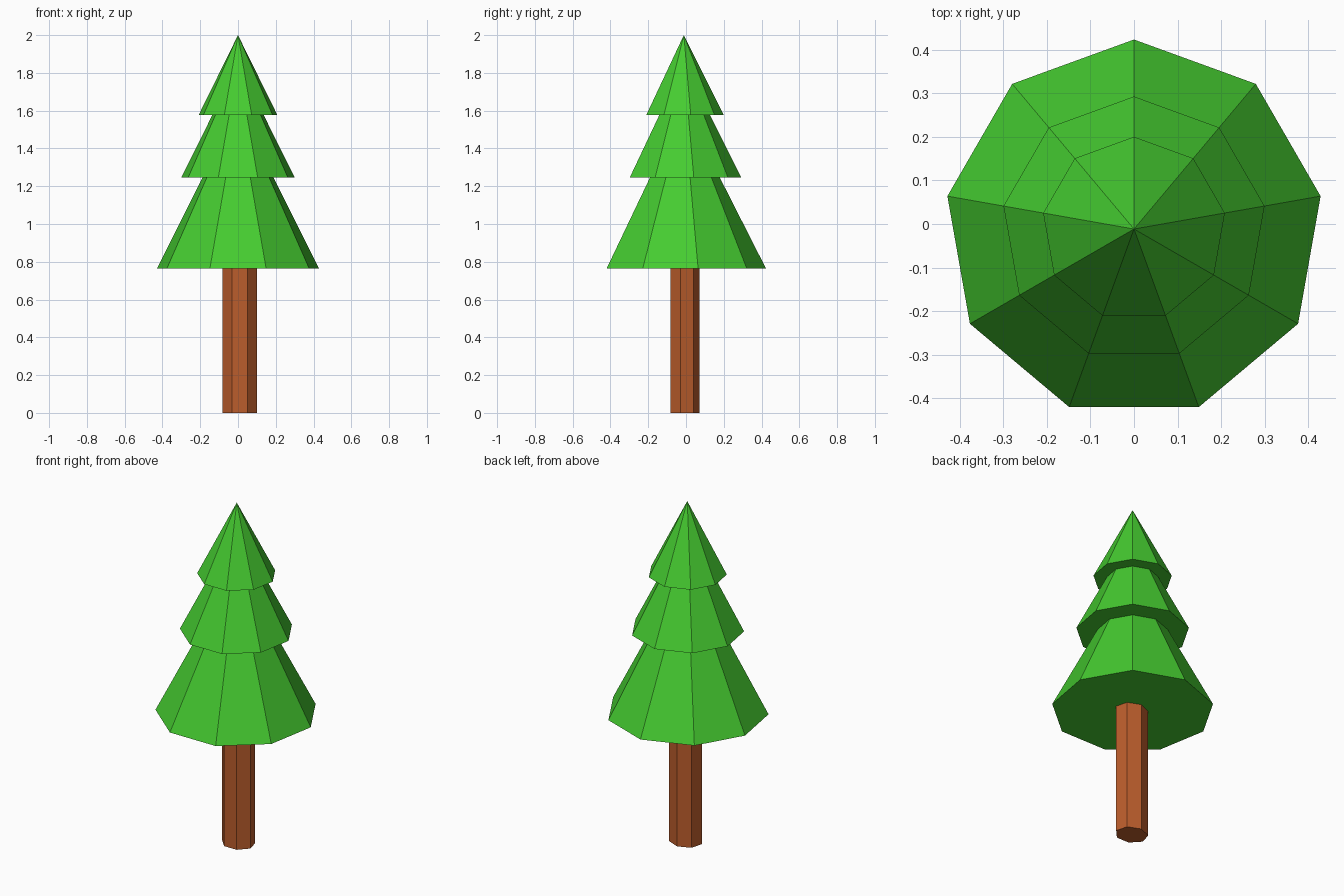
import bpy, bmesh
from math import pi, sin, cos

if "Cube" in bpy.data.objects:
    bpy.data.objects.remove(bpy.data.objects["Cube"])


def ring(bm, n, rx, ry, cx, cy, z):
    """Horizontal n-gon of vertices with one corner pointing to +y."""
    return [bm.verts.new((cx + rx * cos(pi / 2 + 2 * pi * i / n),
                          cy + ry * sin(pi / 2 + 2 * pi * i / n), z))
            for i in range(n)]


def bridge(bm, a, b):
    n = len(a)
    for i in range(n):
        j = (i + 1) % n
        bm.faces.new((a[i], a[j], b[j], b[i]))


def finish(bm, name, color):
    bmesh.ops.recalc_face_normals(bm, faces=bm.faces)
    mesh = bpy.data.meshes.new(name)
    bm.to_mesh(mesh)
    bm.free()
    mat = bpy.data.materials.new(name + "_color")
    mat.diffuse_color = (*color, 1)
    mat.use_nodes = True
    mat.node_tree.nodes["Principled BSDF"].inputs["Base Color"].default_value = mat.diffuse_color
    mesh.materials.append(mat)
    obj = bpy.data.objects.new(name, mesh)
    bpy.context.collection.objects.link(obj)
    return obj


# Trunk: slightly flattened seven-sided post
bm = bmesh.new()
low = ring(bm, 7, 0.094, 0.081, 0.0085, -0.010, 0.0)
top = ring(bm, 7, 0.094, 0.081, 0.0085, -0.010, 0.765)
bridge(bm, low, top)
bm.faces.new(low)
bm.faces.new(top)
finish(bm, "trunk", (0.50, 0.11, 0.025))

# Foliage: three nine-sided tiers with overhanging undersides, one closed skin
CY = -0.0115
profile = [(0.4346, 0.765), (0.190, 1.247),
           (0.304, 1.247), (0.138, 1.577),
           (0.2115, 1.577)]
bm = bmesh.new()
rings = [ring(bm, 9, r, r, 0, CY, z) for r, z in profile]
bm.faces.new(rings[0])
for a, b in zip(rings, rings[1:]):
    bridge(bm, a, b)
tip = bm.verts.new((0, CY, 2.0))
for i in range(9):
    bm.faces.new((rings[-1][i], rings[-1][(i + 1) % 9], tip))
finish(bm, "foliage", (0.06, 0.60, 0.03))
